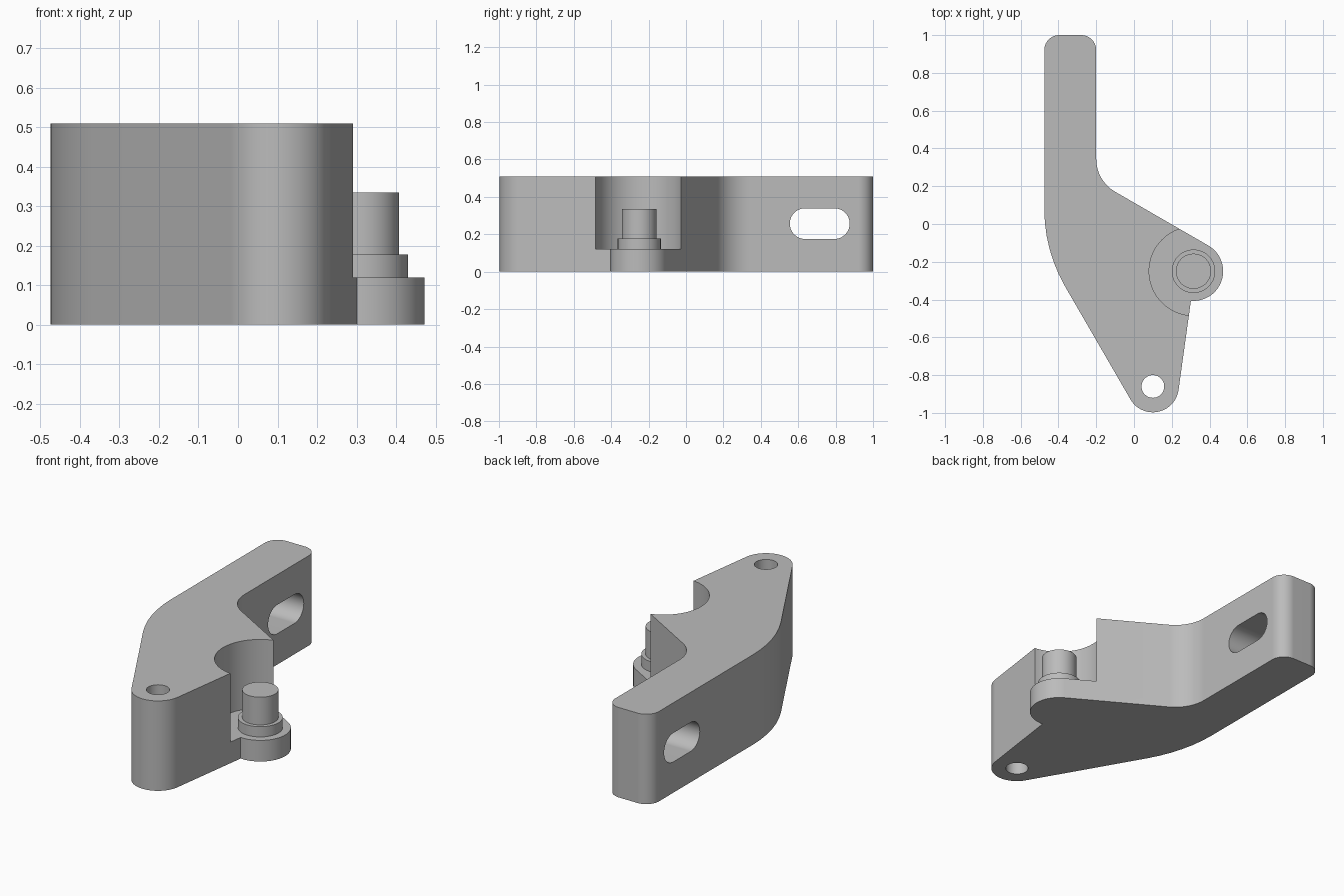
import bpy, bmesh
from math import cos, sin, radians, ceil
from mathutils import Matrix

if "Cube" in bpy.data.objects:
    bpy.data.objects.remove(bpy.data.objects["Cube"])

HEIGHT = 0.51
PLATE = 0.12            # thickness left under the pocket
BOSS = (0.315, -0.25)
PIVOT = (0.1, -0.86)

grey = bpy.data.materials.new("plain_grey")
grey.use_nodes = True
colour = (0.5, 0.5, 0.5, 1)
grey.diffuse_color = colour
grey.node_tree.nodes["Principled BSDF"].inputs["Base Color"].default_value = colour


def arc(centre, radius, start, end):
    steps = max(6, ceil(abs(end - start) / 5))
    angles = [radians(start + (end - start) * i / steps) for i in range(steps + 1)]
    return [(centre[0] + radius * cos(a), centre[1] + radius * sin(a)) for a in angles]


def prism(name, outline, bottom, top, matrix=Matrix()):
    """Extrude a closed outline along z."""
    bm = bmesh.new()
    base = bm.faces.new([bm.verts.new((x, y, bottom)) for x, y in outline])
    extruded = bmesh.ops.extrude_face_region(bm, geom=[base], use_keep_orig=True)
    moved = [v for v in extruded["geom"] if isinstance(v, bmesh.types.BMVert)]
    bmesh.ops.translate(bm, verts=moved, vec=(0, 0, top - bottom))
    bmesh.ops.recalc_face_normals(bm, faces=bm.faces)
    bm.transform(matrix)
    mesh = bpy.data.meshes.new(name)
    bm.to_mesh(mesh)
    bm.free()
    mesh.materials.append(grey)
    obj = bpy.data.objects.new(name, mesh)
    bpy.context.collection.objects.link(obj)
    return obj


def disc(name, centre, radius, bottom, top):
    return prism(name, arc(centre, radius, 0, 360)[:-1], bottom, top)


def activate(obj):
    bpy.ops.object.select_all(action="DESELECT")
    obj.select_set(True)
    bpy.context.view_layer.objects.active = obj


def cut(target, cutter):
    cutter.hide_render = True
    mod = target.modifiers.new("cut", "BOOLEAN")
    mod.operation = "DIFFERENCE"
    mod.solver = "EXACT"
    mod.object = cutter
    activate(target)
    bpy.ops.object.modifier_apply(modifier=mod.name)
    bpy.data.objects.remove(cutter)


def smooth(obj):
    activate(obj)
    bpy.ops.object.shade_smooth_by_angle(angle=radians(30))
    mod = obj.modifiers.new("even_normals", "WEIGHTED_NORMAL")
    mod.keep_sharp = True


# Bracket body: arcs joined by straight tangent sides
outline = (arc(PIVOT, 0.137, 210, 352)              # front lobe
           + arc(BOSS, 0.157, 265, 420)             # round boss
           + arc((0, 0.344), 0.2, 240, 180)         # inner fillet
           + arc((-0.28, 0.92), 0.08, 0, 90)        # arm end
           + arc((-0.395, 0.92), 0.08, 90, 180)
           + arc((0.345, 0.08), 0.82, 180, 210))    # outer bend
body = prism("bracket_body", outline, 0, HEIGHT)

# Pocket around the pin, pivot hole and slot through the arm
cut(body, disc("pocket_cutter", BOSS, 0.235, PLATE, HEIGHT + 0.1))
cut(body, disc("hole_cutter", PIVOT, 0.06, -0.1, HEIGHT + 0.1))
slot = arc((0.793, 0.257), 0.082, -90, 90) + arc((0.637, 0.257), 0.082, 90, 270)
y_z_to_world = Matrix(((0, 0, 1, 0), (1, 0, 0, 0), (0, 1, 0, 0), (0, 0, 0, 1)))
cut(body, prism("slot_cutter", slot, -0.6, -0.1, y_z_to_world))
smooth(body)

# Stepped pin standing on the boss
smooth(disc("pin_collar", BOSS, 0.115, PLATE - 0.02, 0.178))
smooth(disc("pin", BOSS, 0.093, PLATE, 0.335))
